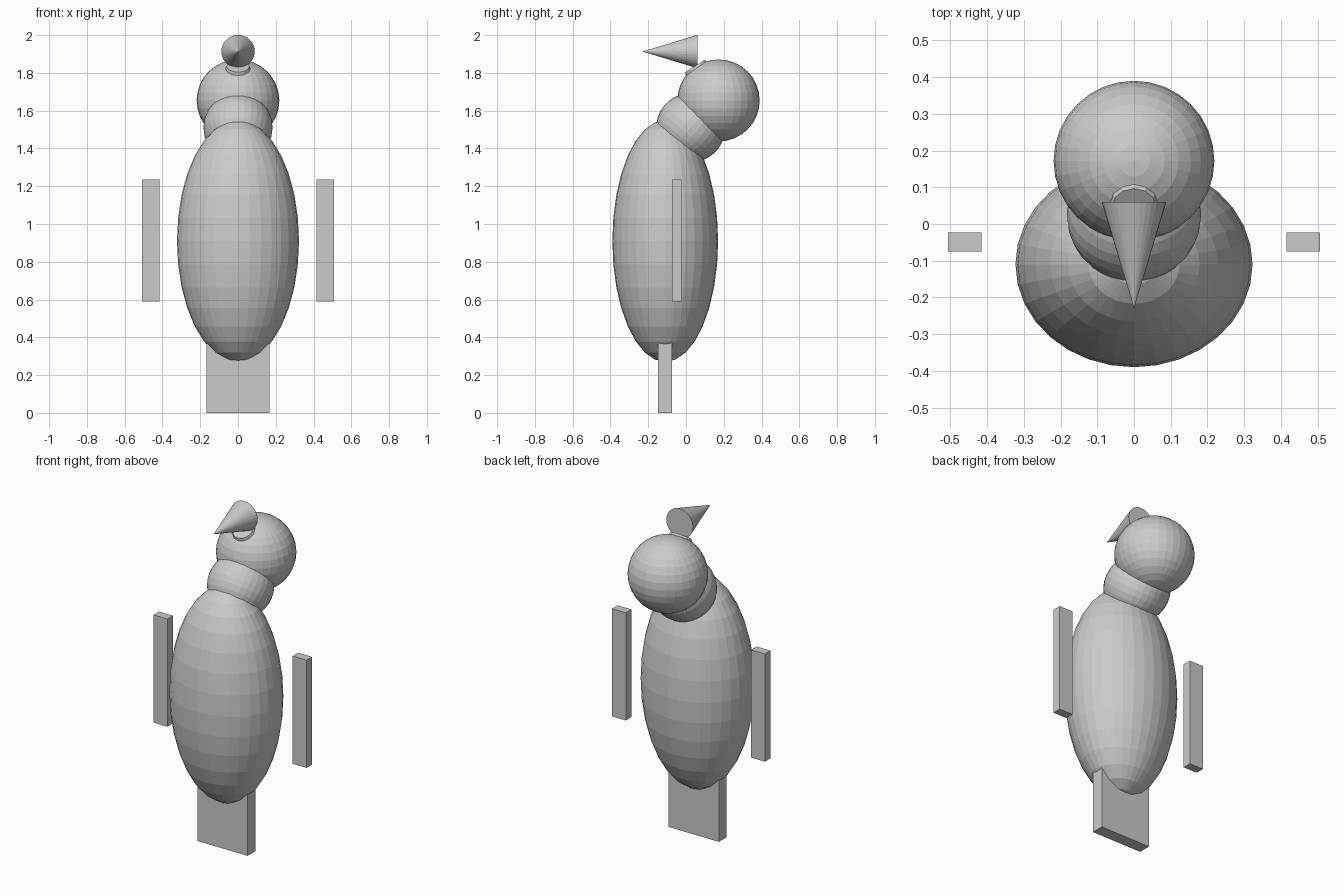
import bpy
from math import radians

cube = bpy.data.objects.get("Cube")
if cube:
    bpy.data.objects.remove(cube, do_unlink=True)

GREY = (0.6, 0.6, 0.6, 1.0)
grey = bpy.data.materials.new("plain_grey")
grey.use_nodes = True
grey.diffuse_color = GREY
grey.node_tree.nodes["Principled BSDF"].inputs["Base Color"].default_value = GREY


def finish(name):
    obj = bpy.context.object
    obj.name = name
    obj.data.materials.append(grey)
    return obj


def ball(name, location, radii, tilt=0):
    bpy.ops.mesh.primitive_uv_sphere_add(segments=32, ring_count=16, location=location,
                                         rotation=(radians(tilt), 0, 0))
    finish(name).scale = radii


def box(name, low, high):
    centre = [(a + b) / 2 for a, b in zip(low, high)]
    bpy.ops.mesh.primitive_cube_add(size=1, location=centre)
    finish(name).scale = [b - a for a, b in zip(low, high)]


def cone(name, location, base, tip, depth, tilt, sides):
    bpy.ops.mesh.primitive_cone_add(vertices=sides, radius1=base, radius2=tip, depth=depth,
                                    location=location, rotation=(radians(tilt), 0, 0))
    finish(name)


# Rounded bird body, neck leaning back, and head
ball("body", (0, -0.11, 0.91), (0.323, 0.28, 0.64))
ball("neck", (0, 0.025, 1.51), (0.183, 0.183, 0.183), tilt=-40)
ball("head", (0, 0.172, 1.654), (0.219, 0.218, 0.217))

# Beak pointing forward, on a low mount on top of the head
cone("beak", (0, -0.085, 1.913), 0.088, 0, 0.29, 90, 32)
cone("beak_mount", (0, 0.06, 1.815), 0.08, 0.06, 0.05, 33, 12)

# Separate side wings
for side, name in ((1, "left_wing"), (-1, "right_wing")):
    x = sorted((side * 0.415, side * 0.507))
    box(name, (x[0], -0.075, 0.59), (x[1], -0.023, 1.235))

# Single foot block running up into the body
box("foot", (-0.167, -0.147, 0), (0.167, -0.073, 0.40))
